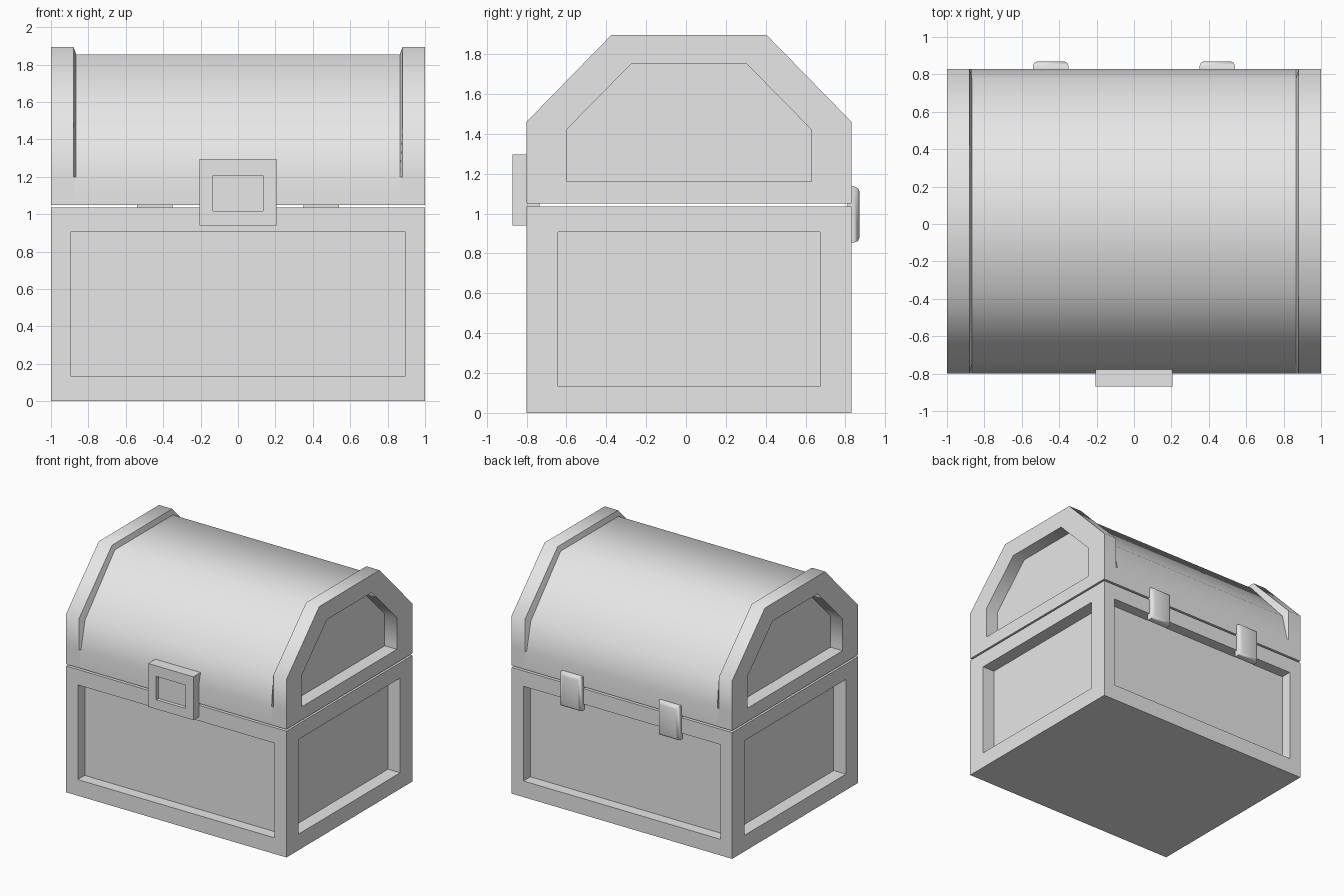
import bpy
import bmesh
from mathutils import Vector

cube = bpy.data.objects.get("Cube")
if cube:
    bpy.data.objects.remove(cube, do_unlink=True)

grey = bpy.data.materials.new("plain grey")
grey.use_nodes = True
grey.diffuse_color = (0.8, 0.8, 0.8, 1)
grey.node_tree.nodes["Principled BSDF"].inputs["Base Color"].default_value = (0.8, 0.8, 0.8, 1)


def finish(bm, name):
    bmesh.ops.recalc_face_normals(bm, faces=bm.faces[:])
    mesh = bpy.data.meshes.new(name)
    bm.to_mesh(mesh)
    bm.free()
    mesh.materials.append(grey)
    obj = bpy.data.objects.new(name, mesh)
    bpy.context.collection.objects.link(obj)
    return obj


def smooth(obj, angle):
    bpy.ops.object.select_all(action="DESELECT")
    obj.select_set(True)
    bpy.context.view_layer.objects.active = obj
    bpy.ops.object.shade_smooth_by_angle(angle=angle)


def box(lo, hi):
    bm = bmesh.new()
    bmesh.ops.create_cube(bm, size=1)
    lo, hi = Vector(lo), Vector(hi)
    for v in bm.verts:
        v.co = (lo + hi) / 2 + v.co * (hi - lo)
    return bm


def recess(bm, direction, side, bottom, top, depth):
    """Sink a rectangular panel into the box face that looks along direction."""
    bm.normal_update()
    face = max(bm.faces, key=lambda f: f.normal.dot(direction) * f.calc_area())
    normal, mid = face.normal.copy(), face.calc_center_median()
    across = normal.cross(Vector((0, 0, 1)))
    bmesh.ops.inset_individual(bm, faces=[face], thickness=0.01)
    # move the inset corners onto the panel outline
    for v in face.verts:
        off = v.co - mid
        v.co -= across * (side - 0.01) * (1 if off.dot(across) > 0 else -1)
        v.co.z += 0.01 - top if off.z > 0 else bottom - 0.01
    panel = bmesh.ops.extrude_discrete_faces(bm, faces=[face])["faces"][0]
    bmesh.ops.translate(bm, verts=panel.verts[:], vec=normal * -depth)


# Chest body with a sunken panel on each side
bm = box((-1, -0.8, 0), (1, 0.83, 1.035))
for sign in (-1, 1):
    recess(bm, Vector((0, sign, 0)), 0.11, 0.135, 0.13, 0.09)
    recess(bm, Vector((sign, 0, 0)), 0.16, 0.135, 0.13, 0.11)
finish(bm, "chest_body")


# Lid: profiles lofted along x, raised at both ends with sunken end panels
def profile(half):
    """Mirror half a (y, z) outline about the chest's middle."""
    centre = 0.015
    return ([(centre - y, z) for y, z in half]
            + [(centre + y, z) for y, z in reversed(half)])


rim = profile([(0.815, 1.05), (0.815, 1.2), (0.815, 1.46), (0.39, 1.895)])
middle = profile([(0.815, 1.05), (0.815, 1.2), (0.76, 1.43), (0.375, 1.855)])
panel = profile([(0.615, 1.16), (0.615, 1.2), (0.615, 1.42), (0.29, 1.75)])
half_lid = [(0.89, panel), (1, panel), (1, rim), (0.88, rim), (0.865, middle)]
sections = [(-x, p) for x, p in half_lid] + half_lid[::-1]

bm = bmesh.new()
rings = [[bm.verts.new((x, y, z)) for y, z in p] for x, p in sections]
for a, b in zip(rings, rings[1:]):
    for i in range(len(a)):
        j = (i + 1) % len(a)
        bm.faces.new((a[i], a[j], b[j], b[i]))
bm.faces.new(rings[0])
bm.faces.new(rings[-1][::-1])
# the rim and middle share their lower corners only in y and z, so nothing merges
smooth(finish(bm, "lid"), 1.05)

# Lock plate with a sunken centre
bm = box((-0.205, -0.87, 0.94), (0.205, -0.735, 1.295))
recess(bm, Vector((0, -1, 0)), 0.075, 0.08, 0.09, 0.03)
finish(bm, "lock_plate")

# Rounded hinges at the back
for name, x in (("right_hinge", -0.445), ("left_hinge", 0.445)):
    bm = box((x - 0.095, 0.81, 0.855), (x + 0.095, 0.87, 1.135))
    outer = [e for e in bm.edges if all(v.co.y > 0.85 for v in e.verts)]
    bmesh.ops.bevel(bm, geom=outer, offset=0.025, segments=2,
                    profile=0.5, affect="EDGES")
    smooth(finish(bm, name), 0.9)
